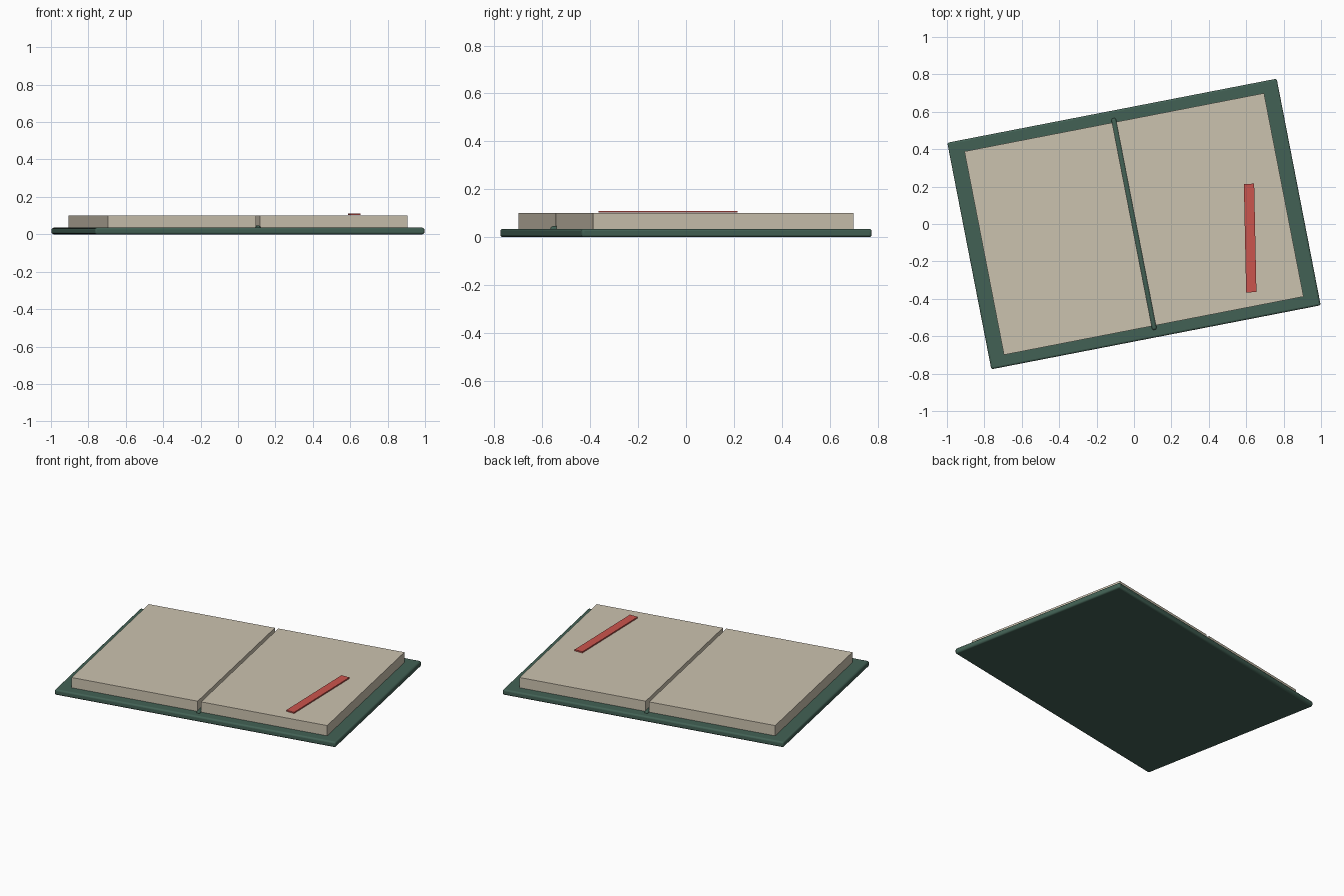
import bpy
from math import radians
from mathutils import Matrix, Vector

if "Cube" in bpy.data.objects:
    bpy.data.objects.remove(bpy.data.objects["Cube"])

TURN = radians(11)


def material(name, rgb):
    mat = bpy.data.materials.new(name)
    mat.use_nodes = True
    colour = (*rgb, 1)
    mat.diffuse_color = colour
    mat.node_tree.nodes["Principled BSDF"].inputs["Base Color"].default_value = colour
    return mat


def block(name, size, centre, mat, angle=TURN, bevel=0.0, segments=3):
    """Box with optional rounded edges, turned about z."""
    bpy.ops.mesh.primitive_cube_add(size=1, location=centre, rotation=(0, 0, angle))
    obj = bpy.context.object
    obj.name = name
    obj.scale = size
    bpy.ops.object.transform_apply(location=False, rotation=False, scale=True)
    obj.data.materials.append(mat)
    if bevel:
        mod = obj.modifiers.new("rounded_edges", "BEVEL")
        mod.width = bevel
        mod.segments = segments
        bpy.ops.object.shade_smooth_by_angle()
    return obj


green = material("green_cover", (0.055, 0.12, 0.09))
cream = material("cream_paper", (0.60, 0.54, 0.43))
red = material("red_ribbon", (0.60, 0.09, 0.075))

# Cover board and spine ridge
block("cover", (1.794, 1.234, 0.035), (0, 0, 0.0175), green, bevel=0.01)
block("spine", (0.025, 1.152, 0.036), (0, 0, 0.028), green, bevel=0.01)

# Two page stacks with a gap over the spine
gap, width, depth = 0.022, 0.805, 1.108
for side, name in ((-1, "right_pages"), (1, "left_pages")):
    offset = Vector((side * (gap + width) / 2, 0, 0.0675))
    block(name, (width, depth, 0.067), Matrix.Rotation(TURN, 3, "Z") @ offset, cream)

# Ribbon bookmark lying on the left page
block("bookmark", (0.055, 0.58, 0.008), (0.621, -0.075, 0.106), red, angle=radians(1.2))
